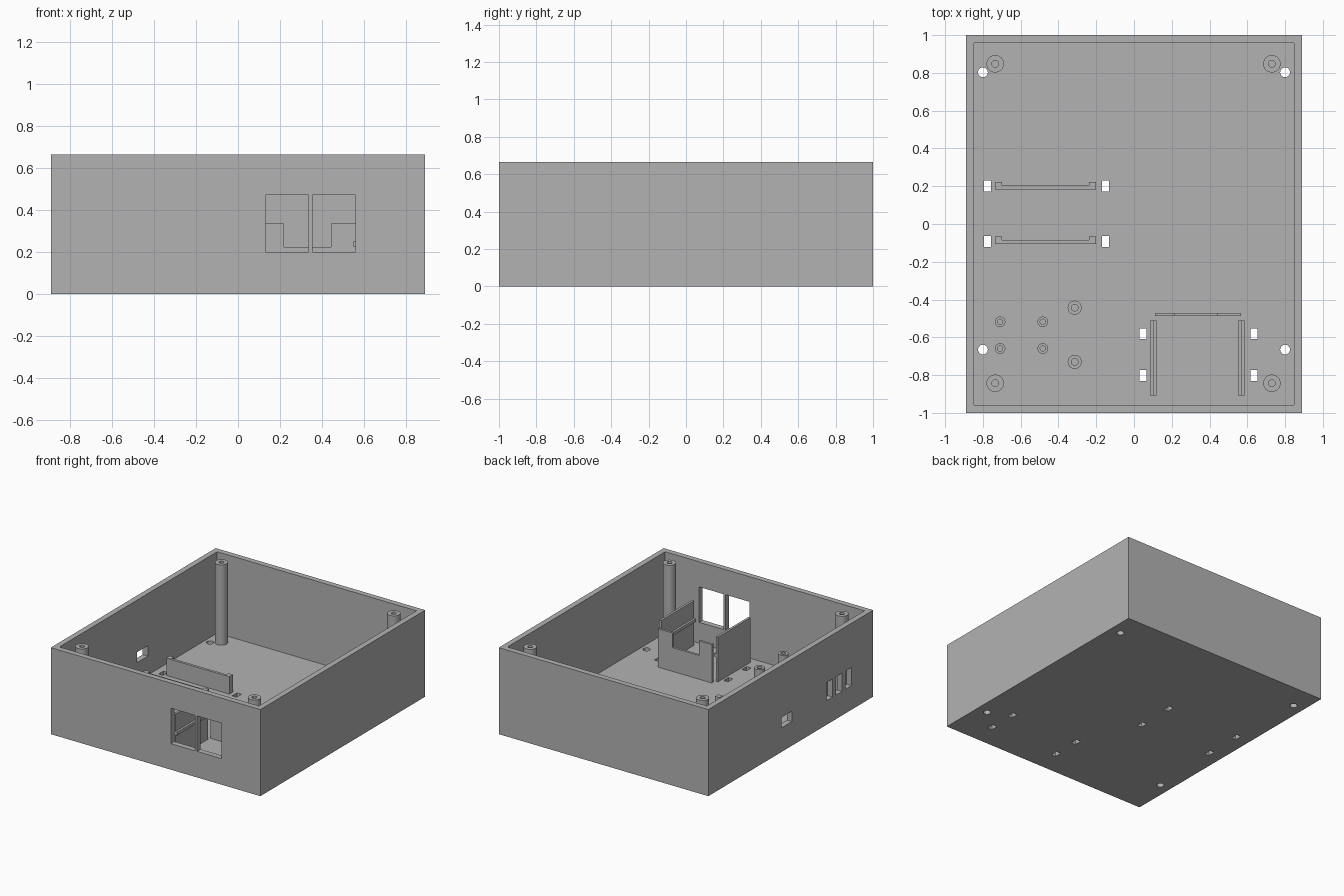
import bpy, bmesh, math
from mathutils import Matrix, Vector

if "Cube" in bpy.data.objects:
    bpy.data.objects.remove(bpy.data.objects["Cube"], do_unlink=True)

grey = bpy.data.materials.new("plain_grey")
grey.use_nodes = True
grey.diffuse_color = (0.45, 0.45, 0.45, 1)
grey.node_tree.nodes["Principled BSDF"].inputs["Base Color"].default_value = (0.45, 0.45, 0.45, 1)

W, D, H, WALL, FLOOR = 0.89, 1.0, 0.665, 0.043, 0.04


def add_box(bm, x0, x1, y0, y1, z0, z1):
    centre = Vector((x0 + x1, y0 + y1, z0 + z1)) / 2
    size = Matrix.Diagonal((x1 - x0, y1 - y0, z1 - z0, 1))
    bmesh.ops.create_cube(bm, size=1, matrix=Matrix.Translation(centre) @ size)


def finish(bm, name):
    bmesh.ops.recalc_face_normals(bm, faces=bm.faces)
    mesh = bpy.data.meshes.new(name)
    bm.to_mesh(mesh)
    bm.free()
    mesh.materials.append(grey)
    obj = bpy.data.objects.new(name, mesh)
    bpy.context.collection.objects.link(obj)
    return obj


def box(name, *extents):
    bm = bmesh.new()
    add_box(bm, *extents)
    return finish(bm, name)


def cut(target, cutter):
    cutter.hide_render = True
    mod = target.modifiers.new("cut", "BOOLEAN")
    mod.operation, mod.solver, mod.object = "DIFFERENCE", "EXACT", cutter
    bpy.context.view_layer.objects.active = target
    bpy.ops.object.modifier_apply(modifier=mod.name)
    bpy.data.objects.remove(cutter, do_unlink=True)


def post(name, x, y, radius, bore, top, depth):
    """Screw post with a blind bore, turned from a profile."""
    bm = bmesh.new()
    profile = [(radius, FLOOR - 0.01), (radius, top), (bore, top),
               (bore, top - depth), (0, top - depth)]
    verts = [bm.verts.new((r, 0, z)) for r, z in profile]
    edges = [bm.edges.new(pair) for pair in zip(verts, verts[1:])]
    bmesh.ops.spin(bm, geom=verts + edges, cent=(0, 0, 0), axis=(0, 0, 1),
                   angle=math.tau, steps=32)
    bmesh.ops.remove_doubles(bm, verts=bm.verts, dist=0.0001)
    bmesh.ops.translate(bm, verts=bm.verts, vec=(x, y, 0))
    obj = finish(bm, name)
    bpy.ops.object.select_all(action="DESELECT")
    obj.select_set(True)
    bpy.context.view_layer.objects.active = obj
    bpy.ops.object.shade_smooth_by_angle(angle=math.radians(35))


# Open-topped case
case = box("case", -W, W, -D, D, 0, H)
cut(case, box("cavity", WALL - W, W - WALL, WALL - D, D - WALL, FLOOR, 1))

# Openings in the walls and floor
bm = bmesh.new()
for x in (0.13, 0.353):                                  # front windows
    add_box(bm, x, x + 0.205, -1.1, -0.93, 0.2, 0.472)
for y in (-0.47, -0.585, -0.7):                          # side slots
    add_box(bm, -1, -0.82, y - 0.038, y + 0.038, 0.185, 0.325)
add_box(bm, -1, -0.82, -0.015, 0.115, 0.185, 0.265)      # side port
for xs, ys in (((-0.776, -0.151), (0.201, -0.093)),      # floor tie slots
               ((0.048, 0.636), (-0.581, -0.802))):
    for x in xs:
        for y in ys:
            add_box(bm, x - 0.019, x + 0.019, y - 0.029, y + 0.029, -0.1, 0.1)
for x in (-0.8, 0.8):                                    # floor screw holes
    for y in (0.803, -0.665):
        bmesh.ops.create_cone(bm, cap_ends=True, segments=32, radius1=0.026,
                              radius2=0.026, depth=0.2,
                              matrix=Matrix.Translation((x, y, 0)))
cut(case, finish(bm, "openings"))

# Lid posts and board posts
for x in (-0.735, 0.73):
    for y in (0.848, -0.843):
        post("lid_post", x, y, 0.046, 0.018, 0.657, 0.2)
for y in (-0.443, -0.73):
    post("tall_board_post", -0.314, y, 0.037, 0.018, 0.283, 0.15)
for x in (-0.709, -0.483):
    for y in (-0.518, -0.659):
        post("small_board_post", x, y, 0.028, 0.014, 0.2, 0.1)

# Two board holders, each a thin wall with square ends
for y in (0.183, -0.106):
    bm = bmesh.new()
    add_box(bm, -0.7, -0.237, y, y + 0.02, FLOOR, 0.173)
    for x in (-0.737, -0.237):
        add_box(bm, x, x + 0.037, y, y + 0.04, FLOOR, 0.175)
    finish(bm, "board_holder")

# Socket bay: side guides with a rail on the inner face
MID = 0.335
for side in (-1, 1):
    def span(a, b):
        return sorted((MID + side * a, MID + side * b))
    box("guide_wall", *span(0.232, 0.25), -0.907, -0.51, FLOOR, 0.383)
    box("guide_rail", *span(0.215, 0.232), -0.907, -0.51, 0.226, 0.25)

# Rear stop of the bay with a notch in its top edge
bm = bmesh.new()
outline = [(0.11, FLOOR), (0.567, FLOOR), (0.567, 0.335), (0.442, 0.335),
           (0.442, 0.223), (0.218, 0.223), (0.218, 0.335), (0.11, 0.335)]
face = bm.faces.new([bm.verts.new((x, -0.488, z)) for x, z in outline])
extruded = bmesh.ops.extrude_face_region(bm, geom=[face])["geom"]
bmesh.ops.translate(bm, vec=(0, 0.018, 0),
                    verts=[v for v in extruded if isinstance(v, bmesh.types.BMVert)])
if not face.is_valid or all(len(e.link_faces) == 2 for e in bm.edges):
    pass
else:
    bmesh.ops.holes_fill(bm, edges=bm.edges)
finish(bm, "bay_rear_stop")
